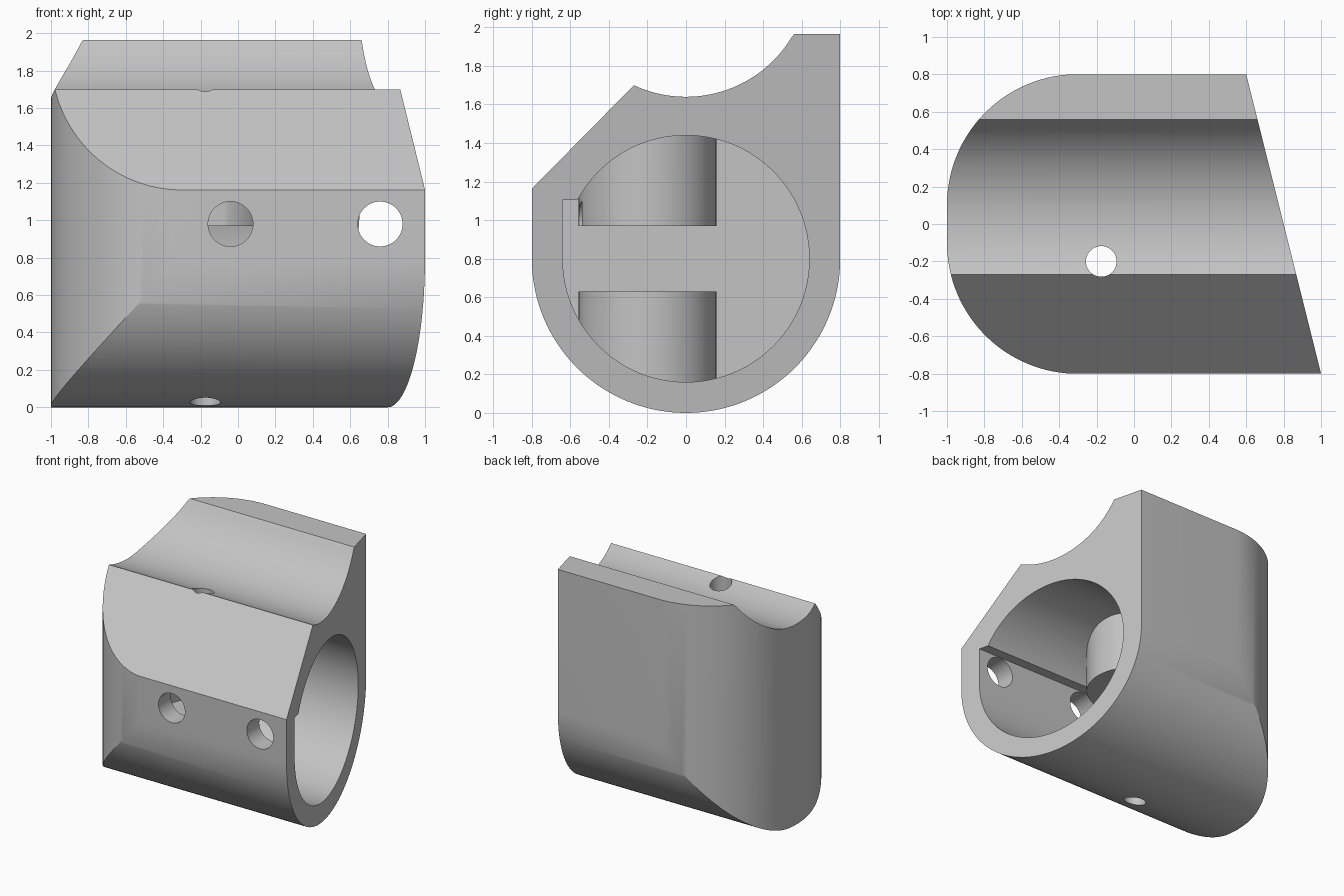
import bpy, bmesh, math
from math import sin, cos, pi
from mathutils import Matrix

if "Cube" in bpy.data.objects:
    bpy.data.objects.remove(bpy.data.objects["Cube"], do_unlink=True)

grey = bpy.data.materials.new("plain_grey")
grey.use_nodes = True
colour = (0.55, 0.55, 0.55, 1)
grey.diffuse_color = colour
grey.node_tree.nodes["Principled BSDF"].inputs["Base Color"].default_value = colour


def arc(cu, cv, r, start, end, n):
    """Points on an arc, angles in degrees."""
    angles = [math.radians(start + (end - start) * i / n) for i in range(n + 1)]
    return [(cu + r * cos(a), cv + r * sin(a)) for a in angles]


def prism(name, points, axis, low, high):
    """Extrude a closed profile along x (profile y,z), y (x,z) or z (x,y)."""
    place = {"x": lambda u, v, w: (w, u, v),
             "y": lambda u, v, w: (u, w, v),
             "z": lambda u, v, w: (u, v, w)}[axis]
    bm = bmesh.new()
    face = bm.faces.new([bm.verts.new(place(u, v, low)) for u, v in points])
    moved = bmesh.ops.extrude_face_region(bm, geom=[face])["geom"]
    bmesh.ops.translate(bm, vec=place(0, 0, high - low),
                        verts=[g for g in moved if isinstance(g, bmesh.types.BMVert)])
    bmesh.ops.recalc_face_normals(bm, faces=bm.faces)
    mesh = bpy.data.meshes.new(name)
    bm.to_mesh(mesh)
    bm.free()
    mesh.materials.append(grey)
    obj = bpy.data.objects.new(name, mesh)
    bpy.context.collection.objects.link(obj)
    return obj


def disc(cu, cv, r, n=64):
    return arc(cu, cv, r, 0, 360, n)[:-1]


def box(u0, u1, v0, v1):
    return [(u0, v0), (u1, v0), (u1, v1), (u0, v1)]


def combine(target, tool, operation):
    """Apply a boolean and discard the tool."""
    mod = target.modifiers.new("combine", "BOOLEAN")
    mod.object, mod.operation, mod.solver = tool, operation, "EXACT"
    bpy.context.view_layer.objects.active = target
    bpy.ops.object.modifier_apply(modifier=mod.name)
    bpy.data.objects.remove(tool, do_unlink=True)


# Outer body: round-bottomed side profile with chamfer and top saddle
saddle = arc(0, 2.28, 0.64, 245, 330.5, 40)
side = (arc(0, 0.8, 0.8, 180, 360, 72) + [(0.8, 1.965), (0.56, 1.965)]
        + [p for p in reversed(saddle) if p[1] < 1.955] + [(-0.8, 1.163)])
body = prism("body", side, "x", -1.2, 1.2)

# Plan outline: rounded left end and slanted right end
plan = (arc(-0.3, 0.101, 0.7, 90, 180, 32) + arc(-0.3, -0.101, 0.7, 180, 270, 32)
        + [(1.0, -0.801), (0.6, 0.801)])
combine(body, prism("plan_outline", plan, "z", -0.2, 2.2), "INTERSECT")

# Blind bore with a square ledge along the front wall
bore = prism("bore", disc(0, 0.8, 0.64, 96), "x", -0.55, 1.3)
combine(bore, prism("ledge", box(-0.64, -0.3, 0.8, 1.105), "x", -0.55, 1.3), "UNION")

# Two round hinge knuckles stay inside the bore, above and below a slot
pin_x, pin_y = -0.175, -0.2
for low, high in ((-0.1, 0.63), (0.97, 1.8)):
    knuckle = prism("knuckle", disc(pin_x, pin_y, 0.357, 72), "z", low, high)
    combine(bore, knuckle, "DIFFERENCE")
combine(body, bore, "DIFFERENCE")

# Vertical pin hole and two front holes
combine(body, prism("pin_hole", disc(pin_x, pin_y, 0.082, 40), "z", -0.2, 2.2), "DIFFERENCE")
for x in (-0.04, 0.76):
    combine(body, prism("front_hole", disc(x, 0.98, 0.12, 48), "y", -1.0, -0.54), "DIFFERENCE")

body.name = "hinge_body"
bpy.ops.object.select_all(action="DESELECT")
body.select_set(True)
bpy.context.view_layer.objects.active = body
bpy.ops.object.shade_smooth_by_angle(angle=math.radians(25))
